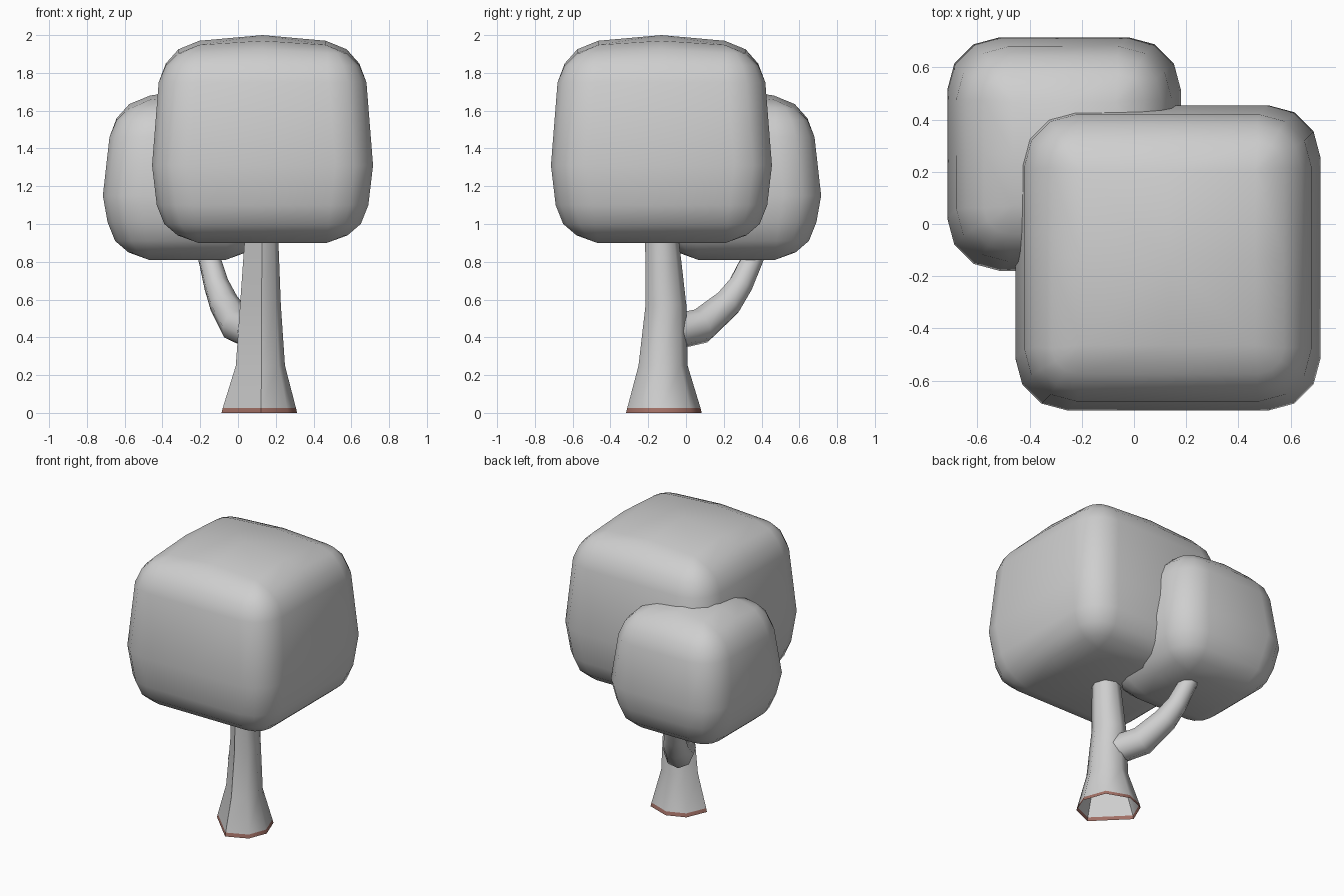
import bpy
import bmesh
from math import cos, sin, pi, sqrt

if "Cube" in bpy.data.objects:
    bpy.data.objects.remove(bpy.data.objects["Cube"], do_unlink=True)


def make_material(name, rgb):
    mat = bpy.data.materials.new(name)
    mat.use_nodes = True
    mat.diffuse_color = (*rgb, 1)
    mat.node_tree.nodes["Principled BSDF"].inputs["Base Color"].default_value = (*rgb, 1)
    return mat


grey = make_material("pale grey", (0.62, 0.62, 0.62))
brown = make_material("bark brown", (0.36, 0.16, 0.13))


def smooth(obj):
    bpy.ops.object.select_all(action="DESELECT")
    obj.select_set(True)
    bpy.context.view_layer.objects.active = obj
    bpy.ops.object.shade_smooth_by_angle(angle=pi / 3)


def loft(name, rings, materials, bottom=None, top=None):
    """Bridge matching rings of points, closing ends that have a centre point."""
    bm = bmesh.new()
    rows = [[bm.verts.new(p) for p in ring] for ring in rings]
    n = len(rows[0])
    for level, (low, high) in enumerate(zip(rows, rows[1:])):
        for i in range(n):
            j = (i + 1) % n
            face = bm.faces.new((low[i], low[j], high[j], high[i]))
            face.material_index = min(len(materials) - 1, 1 if level else 0)
    for centre, row in ((bottom, rows[0]), (top, rows[-1])):
        if centre:
            tip = bm.verts.new(centre)
            for i in range(n):
                bm.faces.new((row[i], row[(i + 1) % n], tip))
    bmesh.ops.remove_doubles(bm, verts=bm.verts, dist=0.0005)
    if bottom:
        bmesh.ops.recalc_face_normals(bm, faces=bm.faces)
    mesh = bpy.data.meshes.new(name)
    bm.to_mesh(mesh)
    bm.free()
    for mat in materials:
        mesh.materials.append(mat)
    obj = bpy.data.objects.new(name, mesh)
    bpy.context.collection.objects.link(obj)
    smooth(obj)
    return obj


def rounded_square(cx, cy, half, radius, z, drop):
    """Square ring with three-segment corners and a middle point on each side."""
    points = []
    flat = half - radius
    for side in range(4):
        a = side * pi / 2
        local = [(half, 0, z)]
        for k in range(4):
            t = k * pi / 6
            local.append((flat + radius * cos(t), flat + radius * sin(t), z - drop))
        for x, y, h in local:
            points.append((cx + x * cos(a) - y * sin(a), cy + x * sin(a) + y * cos(a), h))
    return points


def canopy(name, cx, cy, half, z_low, z_wide, z_top):
    # height, inset from the widest ring, corner radius, corner drop
    levels = [
        (z_low, 0.245, 0, 0), (z_low + 0.04, 0.135, 0.11, 0),
        (z_low + 0.1, 0.065, 0.17, 0), (z_low + 0.2, 0.025, 0.2, 0),
        (z_wide, 0, 0.2, 0),
        (z_top - 0.25, 0.035, 0.2, 0), (z_top - 0.15, 0.073, 0.17, 0.01),
        (z_top - 0.075, 0.14, 0.1, 0.02), (z_top - 0.03, 0.25, 0, 0.022),
    ]
    rings = [rounded_square(cx, cy, half - inset, r, z, d) for z, inset, r, d in levels]
    return loft(name, rings, [grey], (cx, cy, z_low), (cx, cy, z_top))


# Foliage blocks
canopy("large_canopy", 0.13, -0.13, 0.585, 0.9, 1.31, 2.0)
canopy("small_canopy", -0.268, 0.268, 0.4475, 0.81, 1.15, 1.71)

# Trunk: seven-sided, flared, open at the foot, mirrored about its diagonal
half_outline = [(0.148, -0.138), (0.205, 0.005), (0.15, 0.13)]
outline = half_outline + [(0, 0.2)] + [(-u, v) for u, v in reversed(half_outline)]
trunk_levels = [
    (0, 1, 0.115, -0.115), (0.025, 0.97, 0.115, -0.115), (0.25, 0.65, 0.12, -0.12),
    (0.57, 0.54, 0.12, -0.105), (0.9, 0.45, 0.125, -0.125), (1.1, 0.43, 0.13, -0.13),
]
trunk_rings = [
    [(x + s * (v + u) / sqrt(2), y + s * (v - u) / sqrt(2), z) for u, v in outline]
    for z, s, x, y in trunk_levels
]
loft("trunk", trunk_rings, [brown, grey])

# Branch: tapered tube rising into the small canopy
branch_path = [
    (0.08, -0.06, 0.43, 0.095), (0, 0.08, 0.46, 0.095), (-0.075, 0.22, 0.58, 0.08),
    (-0.115, 0.29, 0.68, 0.068), (-0.15, 0.35, 0.81, 0.06), (-0.19, 0.41, 0.95, 0.055),
]
curve = bpy.data.curves.new("branch", "CURVE")
curve.dimensions = "3D"
curve.bevel_depth = 1
curve.bevel_resolution = 2
spline = curve.splines.new("POLY")
spline.points.add(len(branch_path) - 1)
for point, (x, y, z, r) in zip(spline.points, branch_path):
    point.co = (x, y, z, 1)
    point.radius = r
curve.materials.append(grey)
branch = bpy.data.objects.new("branch", curve)
bpy.context.collection.objects.link(branch)
bpy.ops.object.select_all(action="DESELECT")
branch.select_set(True)
bpy.context.view_layer.objects.active = branch
bpy.ops.object.convert(target="MESH")
smooth(bpy.context.view_layer.objects.active)
